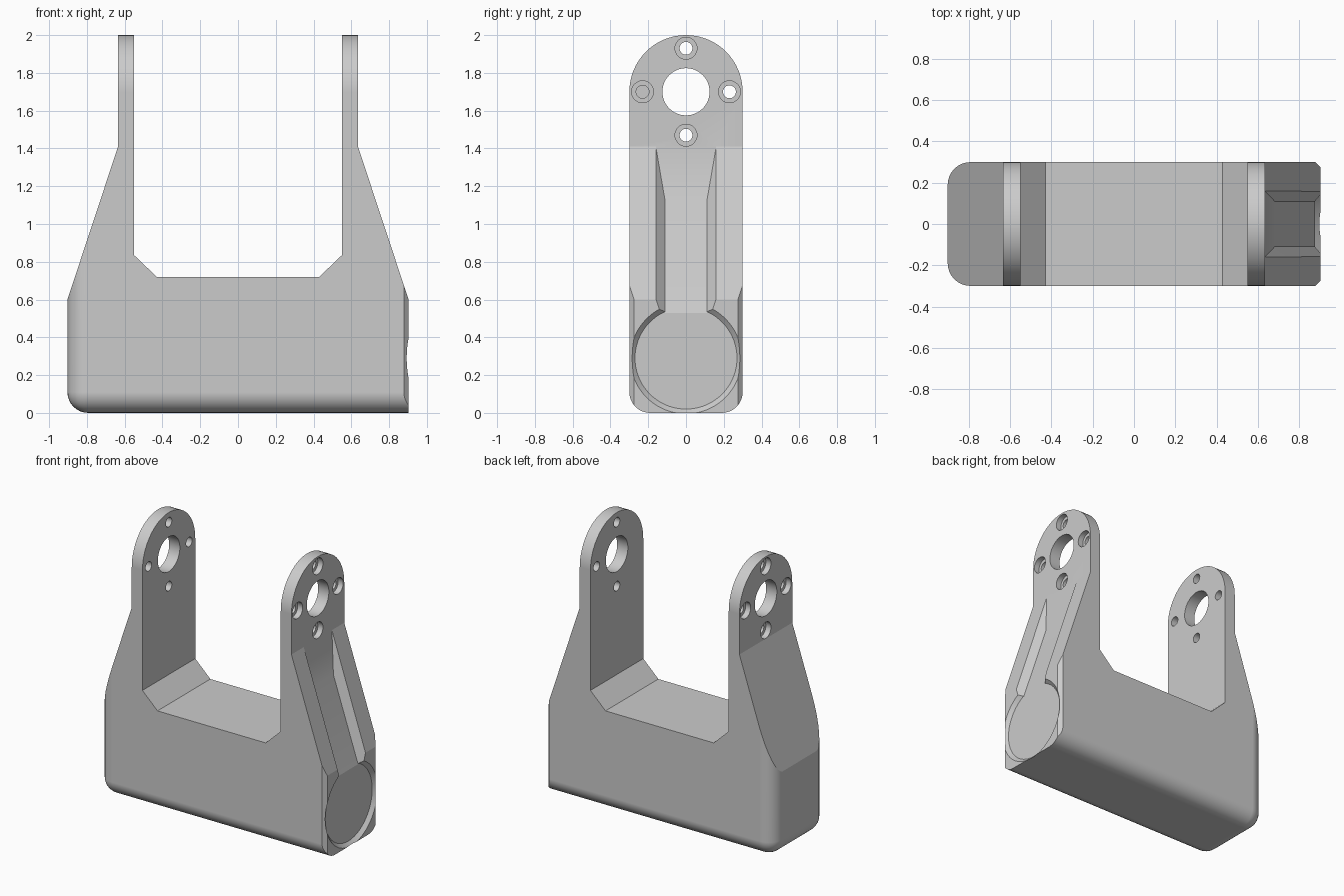
import bpy
import bmesh
from math import pi, cos, sin, radians
from mathutils import Matrix

cube = bpy.data.objects.get("Cube")
if cube:
    bpy.data.objects.remove(cube, do_unlink=True)

END, HALF_DEPTH = 0.903, 0.3          # half length and half thickness of the body
PIVOT_Z, BOLT_RING = 1.7, 0.23        # hole pattern in the arms
FLOOR_X = 0.878                       # bottom of the round recess

grey = bpy.data.materials.new("plain_grey")
grey.use_nodes = True
grey.diffuse_color = (0.6, 0.6, 0.6, 1)
grey.node_tree.nodes["Principled BSDF"].inputs["Base Color"].default_value = (0.6, 0.6, 0.6, 1)


def to_object(name, bm):
    bmesh.ops.recalc_face_normals(bm, faces=bm.faces)
    mesh = bpy.data.meshes.new(name)
    bm.to_mesh(mesh)
    bm.free()
    mesh.materials.append(grey)
    ob = bpy.data.objects.new(name, mesh)
    bpy.context.collection.objects.link(ob)
    return ob


def loft(name, rings):
    """Closed solid through rings of equal point count."""
    bm = bmesh.new()
    loops = [[bm.verts.new(p) for p in ring] for ring in rings]
    n = len(loops[0])
    for a, b in zip(loops, loops[1:]):
        for i in range(n):
            j = (i + 1) % n
            bm.faces.new((a[i], a[j], b[j], b[i]))
    bm.faces.new(loops[0])
    bm.faces.new(loops[-1])
    return to_object(name, bm)


def cone(name, x0, x1, r0, r1, y, z, segments=48):
    """Cylinder or cone along x."""
    bm = bmesh.new()
    place = Matrix.Translation(((x0 + x1) / 2, y, z)) @ Matrix.Rotation(pi / 2, 4, 'Y')
    bmesh.ops.create_cone(bm, cap_ends=True, segments=segments, radius1=r0, radius2=r1,
                          depth=x1 - x0, matrix=place)
    return to_object(name, bm)


def combine(body, tool, operation):
    """Apply a boolean and discard the tool."""
    mod = body.modifiers.new("shape", 'BOOLEAN')
    mod.operation, mod.solver, mod.object = operation, 'EXACT', tool
    bpy.context.view_layer.update()
    graph = bpy.context.evaluated_depsgraph_get()
    mesh = bpy.data.meshes.new_from_object(body.evaluated_get(graph))
    body.modifiers.clear()
    body.data = mesh
    bpy.data.objects.remove(tool, do_unlink=True)


# U-shaped front profile, mirrored left to right
half = [(1.168, -0.2), (0.635, 1.41), (0.635, 2.1), (0.55, 2.1), (0.55, 0.835), (0.43, 0.72)]
outline = half + [(-x, z) for x, z in reversed(half)]
bracket = loft("yoke_bracket", [[(x, y, z) for x, z in outline] for y in (-0.4, 0.4)])

# Outer envelope with rounded bottom and rounded right end
bm = bmesh.new()
bmesh.ops.create_cube(bm, size=1)
for v in bm.verts:
    v.co = (1.2 if v.co.x > 0 else -END,
            HALF_DEPTH if v.co.y > 0 else -HALF_DEPTH,
            3 if v.co.z > 0 else 0)
rounded = []
for e in bm.edges:
    a, b = (v.co for v in e.verts)
    low = a.z + b.z == 0
    far_left = a.x > 0 and b.x > 0
    top = a.z > 1 and b.z > 1
    if not far_left and not top and (low or a.x == b.x):
        rounded.append(e)
bmesh.ops.bevel(bm, geom=rounded, offset=0.11, offset_type='OFFSET', segments=8,
                profile=0.5, affect='EDGES')
combine(bracket, to_object("envelope", bm), 'INTERSECT')

# Round tops of both arms
arch = [(-HALF_DEPTH, -1), (HALF_DEPTH, -1)]
arch += [(HALF_DEPTH * cos(pi * i / 32), PIVOT_Z + HALF_DEPTH * sin(pi * i / 32)) for i in range(33)]
combine(bracket, loft("arch", [[(x, y, z) for y, z in arch] for x in (-2, 2)]), 'INTERSECT')

# Flat left end with chamfered upright edges
plan = [(-2, -1), (END - 0.725, -1), (END, -0.275), (END, 0.275), (END - 0.725, 1), (-2, 1)]
combine(bracket, loft("plan", [[(x, y, z) for x, y in plan] for z in (-1, 4)]), 'INTERSECT')

# Cable groove with sloping walls down the left arm
stations = [(1.41, 0.635, 0.16), (1.12, 0.682, 0.11), (0.53, FLOOR_X, 0.11), (0.4, FLOOR_X, 0.11)]
rings = [[(x, -w, z), (x, w, z), (x + 0.15, w + 0.15, z), (x + 0.15, -w - 0.15, z)]
         for z, x, w in stations]
combine(bracket, loft("groove", rings), 'DIFFERENCE')

# Round recess with a sloping rim
combine(bracket, cone("recess", FLOOR_X, FLOOR_X + 0.1, 0.27, 0.37, 0, 0.29, 72), 'DIFFERENCE')

# Pivot hole, bolt holes and counterbores
combine(bracket, cone("pivot_hole", -2, 2, 0.125, 0.125, 0, PIVOT_Z), 'DIFFERENCE')
for i in range(4):
    y = BOLT_RING * cos(i * pi / 2)
    z = PIVOT_Z + BOLT_RING * sin(i * pi / 2)
    combine(bracket, cone("bolt_hole", -2, 2, 0.034, 0.034, y, z, 32), 'DIFFERENCE')
    for x0, x1 in ((0.595, 0.8), (-0.8, -0.595)):
        combine(bracket, cone("counterbore", x0, x1, 0.058, 0.058, y, z, 32), 'DIFFERENCE')

# Smooth rounds, crisp edges
bpy.ops.object.select_all(action='DESELECT')
bracket.select_set(True)
bpy.context.view_layer.objects.active = bracket
bpy.ops.object.shade_smooth_by_angle(angle=radians(15))
weighted = bracket.modifiers.new("even_shading", 'WEIGHTED_NORMAL')
weighted.keep_sharp = True
